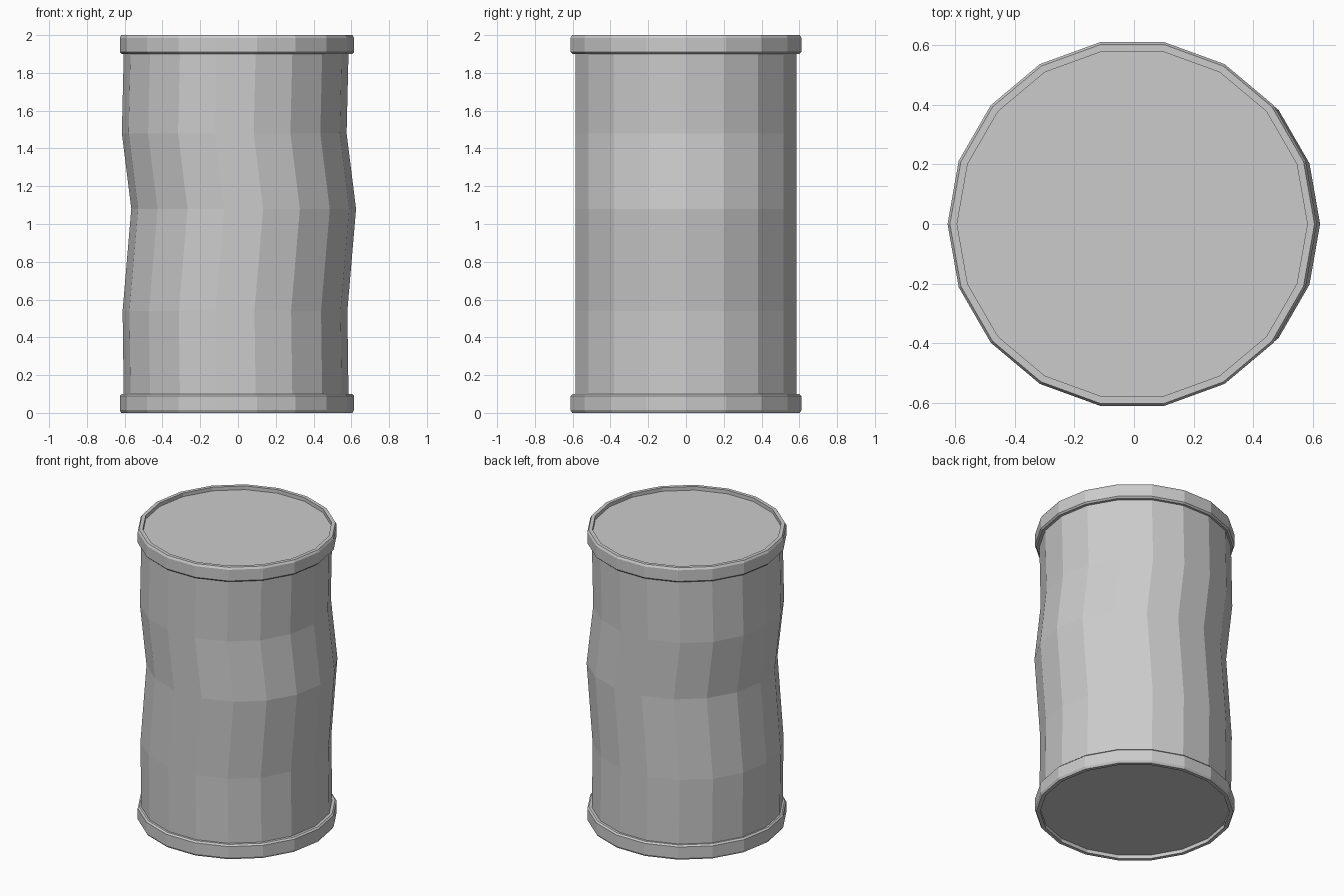
import bpy, bmesh
from math import cos, sin, pi

if "Cube" in bpy.data.objects:
    bpy.data.objects.remove(bpy.data.objects["Cube"])

SIDES = 18


def loft(name, rings, capped):
    """Join 18-sided rings given as (radius, z, x offset), flat shaded."""
    bm = bmesh.new()
    loops = [[bm.verts.new((ox + r * cos(2 * pi * i / SIDES),
                            r * sin(2 * pi * i / SIDES), z))
              for i in range(SIDES)] for r, z, ox in rings]
    pairs = list(zip(loops, loops[1:]))
    if capped:
        bm.faces.new(loops[0])
        bm.faces.new(loops[-1])
    else:
        pairs.append((loops[-1], loops[0]))
    for a, b in pairs:
        for i in range(SIDES):
            j = (i + 1) % SIDES
            bm.faces.new((a[i], a[j], b[j], b[i]))
    bmesh.ops.recalc_face_normals(bm, faces=bm.faces)
    mesh = bpy.data.meshes.new(name)
    bm.to_mesh(mesh)
    bm.free()
    obj = bpy.data.objects.new(name, mesh)
    bpy.context.collection.objects.link(obj)
    return obj


# Dented drum body: the rings slide sideways, ends are recessed in the rims
body = [(0.025, -0.01), (0.10, -0.01), (0.54, -0.016), (1.08, 0.03),
        (1.48, -0.02), (1.90, -0.01), (1.975, -0.01)]
loft("drum_body", [(0.595, z, x) for z, x in body], True)

# Chamfered rims, closed cross-section
profile = [(0.588, 0.0), (0.612, 0.0), (0.62, 0.014), (0.62, 0.09),
           (0.61, 0.10), (0.588, 0.10)]
loft("bottom_rim", [(r, z, -0.006) for r, z in profile], False)
loft("top_rim", [(r, 2 - z, -0.006) for r, z in profile], False)
